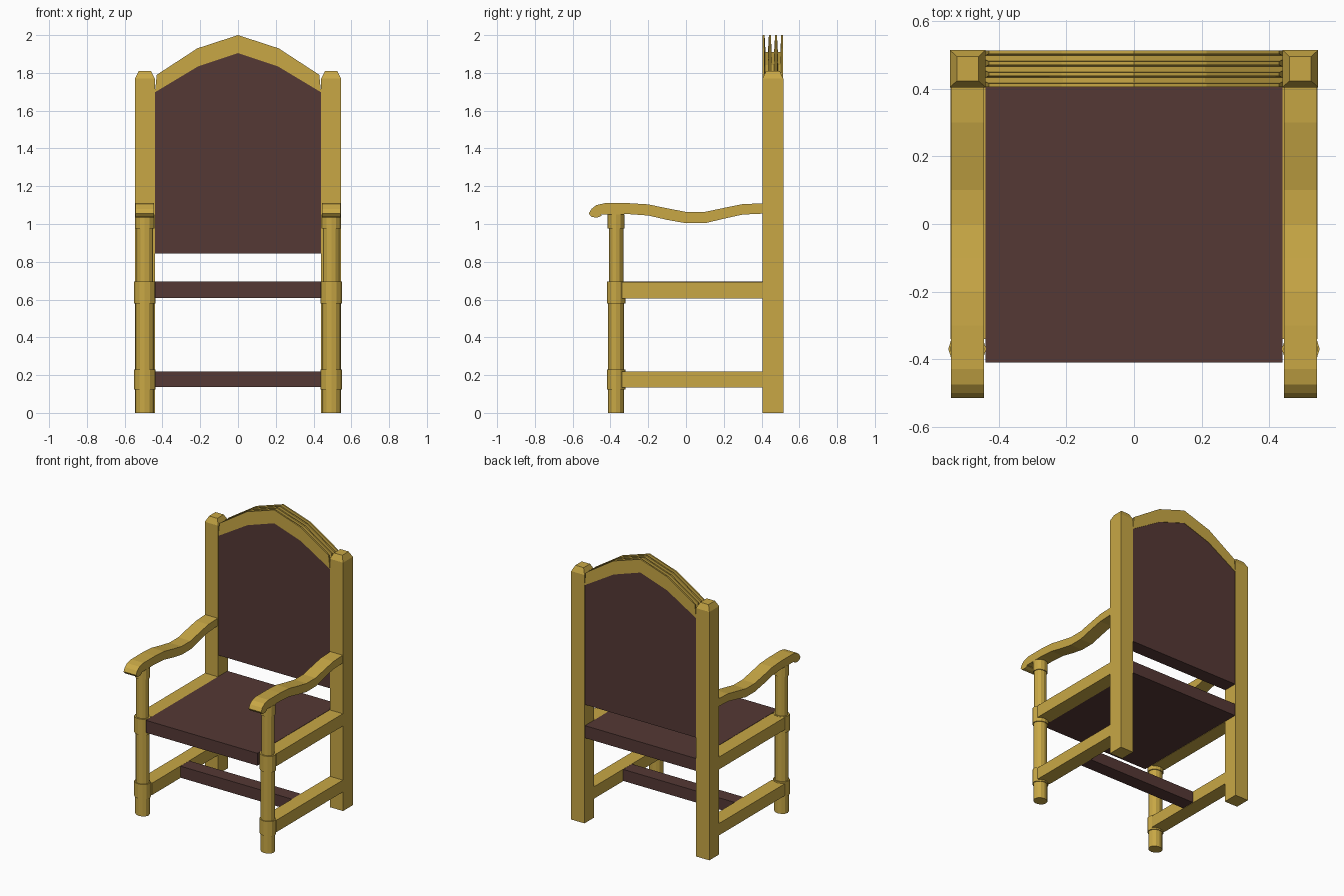
import bpy, bmesh, math

if "Cube" in bpy.data.objects:
    bpy.data.objects.remove(bpy.data.objects["Cube"])


def material(name, rgb):
    m = bpy.data.materials.new(name)
    m.diffuse_color = (*rgb, 1)
    m.use_nodes = True
    m.node_tree.nodes["Principled BSDF"].inputs["Base Color"].default_value = m.diffuse_color
    return m


WOOD = material("golden_wood", (0.58, 0.39, 0.06))
LEATHER = material("brown_leather", (0.09, 0.04, 0.035))


def finish(name, bm, mat):
    bmesh.ops.recalc_face_normals(bm, faces=bm.faces[:])
    me = bpy.data.meshes.new(name)
    bm.to_mesh(me)
    bm.free()
    me.materials.append(mat)
    ob = bpy.data.objects.new(name, me)
    bpy.context.collection.objects.link(ob)
    return ob


def loft(name, rings, mat):
    """Skin a list of equal-length closed rings and cap both ends."""
    bm = bmesh.new()
    vs = [[bm.verts.new(p) for p in r] for r in rings]
    n = len(rings[0])
    for a, b in zip(vs, vs[1:]):
        for i in range(n):
            j = (i + 1) % n
            bm.faces.new((a[i], a[j], b[j], b[i]))
    bm.faces.new(vs[0])
    bm.faces.new(vs[-1])
    return finish(name, bm, mat)


def rect(x0, x1, y0, y1, z):
    return [(x0, y0, z), (x1, y0, z), (x1, y1, z), (x0, y1, z)]


def box(name, x, y, z, mat):
    return loft(name, [rect(*x, *y, z[0]), rect(*x, *y, z[1])], mat)


# profile of the turned front leg: (z, radius)
LEG = [(0, .049), (.125, .049), (.125, .056), (.23, .056), (.23, .048),
       (.58, .048), (.58, .056), (.695, .056), (.695, .044),
       (.975, .044), (.975, .051), (1.05, .051)]

# side outline of the wavy armrest: (y, z)
ARM = [(.41, 1.11), (.30, 1.105), (.20, 1.085), (.10, 1.064), (0, 1.064),
       (-.10, 1.083), (-.20, 1.104), (-.30, 1.11), (-.43, 1.11),
       (-.475, 1.10), (-.50, 1.08), (-.515, 1.055), (-.50, 1.037),
       (-.47, 1.034), (-.447, 1.043), (-.45, 1.05), (-.30, 1.052),
       (-.20, 1.045), (-.10, 1.022), (0, 1.004), (.10, 1.004),
       (.20, 1.028), (.30, 1.05), (.41, 1.055)]

for side, s in (("left", -1), ("right", 1)):
    X = (s * .44, s * .543)
    # back post with chamfered top
    loft("back_post_" + side,
         [rect(s * .44, s * .545, .405, .515, 0),
          rect(s * .44, s * .545, .405, .515, 1.77),
          rect(s * .46, s * .525, .424, .496, 1.81)], WOOD)
    # turned front leg
    loft("front_leg_" + side,
         [[(s * .494 + r * math.cos(k * math.pi / 6),
            -.37 + .87 * r * math.sin(k * math.pi / 6), z)
           for k in range(12)] for z, r in LEG], WOOD)
    # side rails
    box("seat_rail_" + side, X, (-.34, .41), (.605, .693), WOOD)
    box("lower_side_rail_" + side, X, (-.34, .41), (.135, .22), WOOD)
    # armrest
    loft("armrest_" + side,
         [[(s * x, y, z) for y, z in ARM] for x in (.444, .542)], WOOD)

# seat and cross stretcher
box("seat", (-.44, .44), (-.41, .51), (.607, .695), LEATHER)
box("cross_stretcher", (-.45, .45), (-.02, .08), (.137, .219), LEATHER)

# arch stations: inner (x, z), outer (x, z)
ARCH = [((-.44, 1.697), (-.43, 1.79)), ((-.21, 1.835), (-.215, 1.93)),
        ((0, 1.905), (0, 2.0)),
        ((.21, 1.835), (.215, 1.93)), ((.44, 1.697), (.43, 1.79))]

# padded back panel with arched top
outline = [(-.44, .845), (.44, .845)] + [a[0] for a in reversed(ARCH)]
loft("back_panel", [[(x, y, z) for x, z in outline] for y in (.409, .511)], LEATHER)

# ridged crest rail: section of four tall fins on a thin base, (y, height 0-1)
section = [(.514, 0), (.406, 0)]
for k in range(4):
    c = .411 + .0327 * k
    lo = -.005 if k == 0 else -.010
    hi = .005 if k == 3 else .010
    section += [(c + lo, .07), (c - .005, 1), (c + .005, 1), (c + hi, .07)]
loft("crest_rail",
     [[(i[0] + (o[0] - i[0]) * t, y, i[1] + (o[1] - i[1]) * t)
       for y, t in section] for i, o in ARCH], WOOD)
